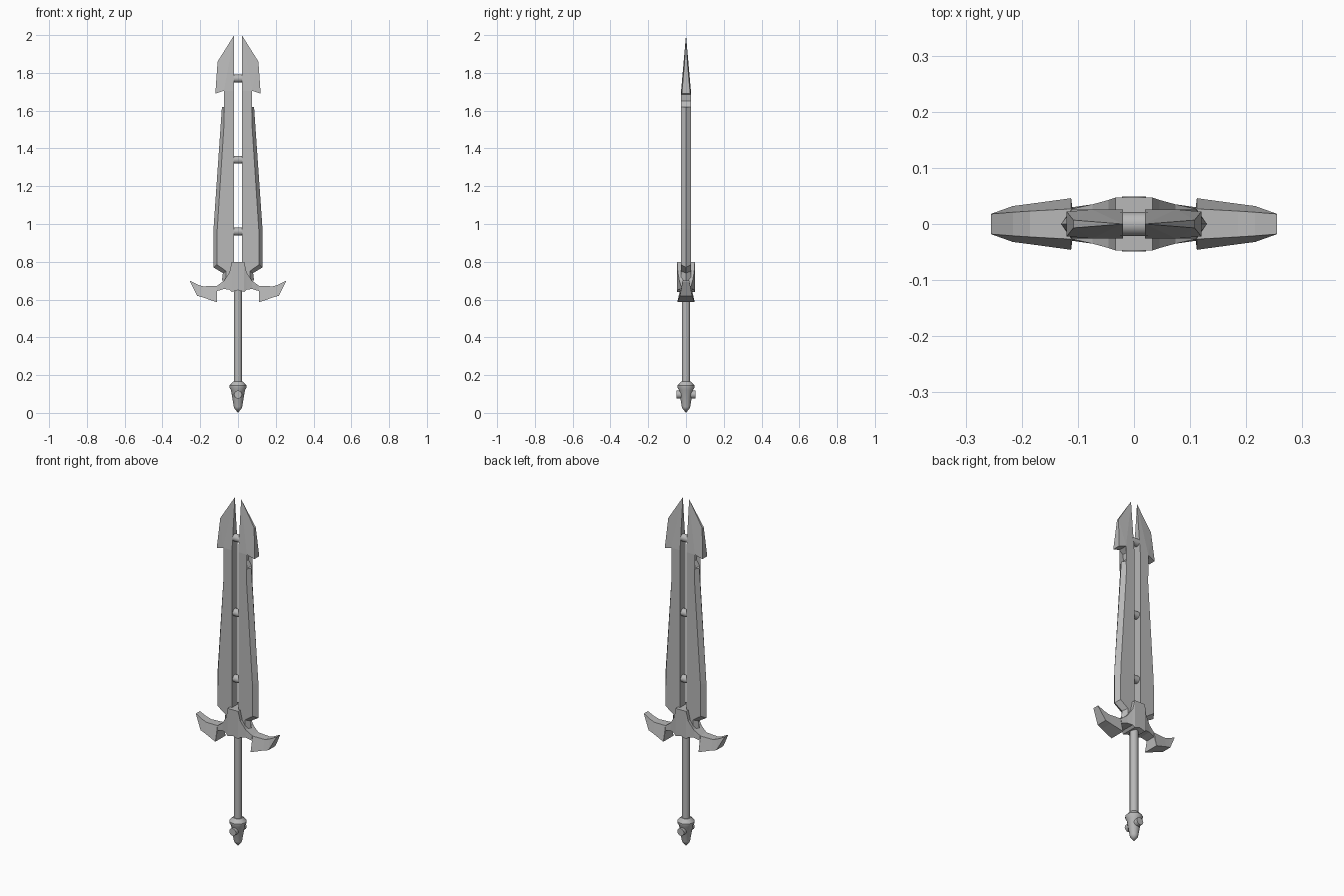
import bpy, bmesh, math
from mathutils import Matrix

cube = bpy.data.objects.get("Cube")
if cube:
    bpy.data.objects.remove(cube, do_unlink=True)

steel = bpy.data.materials.new("grey_steel")
steel.use_nodes = True
GREY = (0.48, 0.48, 0.48, 1)
steel.diffuse_color = GREY
steel.node_tree.nodes["Principled BSDF"].inputs["Base Color"].default_value = GREY


def finish(name, bm, mirror=False, smooth=False):
    bmesh.ops.remove_doubles(bm, verts=bm.verts, dist=0.0002)
    bmesh.ops.recalc_face_normals(bm, faces=bm.faces)
    me = bpy.data.meshes.new(name)
    bm.to_mesh(me)
    bm.free()
    me.materials.append(steel)
    if smooth:
        me.polygons.foreach_set("use_smooth", [True] * len(me.polygons))
        me.set_sharp_from_angle(angle=math.radians(35))
    ob = bpy.data.objects.new(name, me)
    bpy.context.collection.objects.link(ob)
    if mirror:
        ob.modifiers.new("mirror", 'MIRROR').use_axis[0] = True
    return ob


def plate(name, outline):
    """Mirrored solid from an (x, z, half thickness) outline."""
    bm = bmesh.new()
    front = [bm.verts.new((x, -t, z)) for x, z, t in outline]
    back = [bm.verts.new((x, t, z)) for x, z, t in outline]
    caps = [bm.faces.new(front), bm.faces.new(back[::-1])]
    for i in range(len(outline)):
        j = (i + 1) % len(outline)
        bm.faces.new((front[i], back[i], back[j], front[j]))
    bmesh.ops.triangulate(bm, faces=caps)
    return finish(name, bm, mirror=True)


def lathe(name, profile, steps=16):
    """Round part about z from (radius, z) points."""
    bm = bmesh.new()
    verts = [bm.verts.new((r, 0, z)) for r, z in profile]
    edges = [bm.edges.new(p) for p in zip(verts, verts[1:])]
    bmesh.ops.spin(bm, geom=verts + edges, cent=(0, 0, 0), axis=(0, 0, 1),
                   angle=math.tau, steps=steps)
    return finish(name, bm, smooth=True)


def rod(name, radius, length, z, axis):
    """Cylinder lying along x or y."""
    bm = bmesh.new()
    turn = Matrix.Rotation(math.pi / 2, 4, 'Y' if axis == 'x' else 'X')
    bmesh.ops.create_cone(bm, cap_ends=True, segments=16, radius1=radius,
                          radius2=radius, depth=length,
                          matrix=Matrix.Translation((0, 0, z)) @ turn)
    return finish(name, bm, smooth=True)


# Twin blades: flat core with a necked top
T = 0.026
core = [(.068, 1.62), (.11, .97), (.112, .785), (.062, .75), (.062, .70)]
neck = [(.02, 1.705), (.075, 1.705), (.053, 1.685), (.048, 1.65)]
plate("blade_core", [(x, z, T) for x, z in neck + core + [(.02, .70)]])

# Sharpened outer edges, each strip falling from the core to a knife line
rim = [(.085, 1.62), (.13, .97), (.13, .77), (.08, .74), (.085, .70)]
bm = bmesh.new()
rows = [[bm.verts.new(p) for p in ((a, -T, b), (c, 0, d), (a, T, b))]
        for (a, b), (c, d) in zip(core, rim)]
for p, q in zip(rows, rows[1:]):
    for k in range(2):
        bm.faces.new((p[k], p[k + 1], q[k + 1], q[k]))
bm.faces.new(rows[0])
bm.faces.new(rows[-1])
finish("blade_edge", bm, mirror=True)

# Barbed points
plate("blade_tip", [(.02, 1.705, T), (.075, 1.705, T), (.12, 1.69, .022),
                    (.108, 1.86, .007), (.02, 2.0, 0)])

# Connecting pins between the blades
for i, z in enumerate((.96, 1.34, 1.77)):
    rod(f"blade_pin_{i + 1}", .021, .05, z, 'x')

# Winged guard: cross-sections (x, top z, top half depth, low z, low half depth)
sections = [
    (0, .80, .047, .65, .047), (.033, .80, .047, .64, .047),
    (.045, .745, .043, .652, .043), (.074, .70, .035, .656, .035),
    (.110, .673, .027, .645, .030), (.112, .672, .027, .586, .046),
    (.185, .670, .023, .611, .036), (.216, .680, .021, .62, .032),
    (.255, .70, .018, .696, .018)]
bm = bmesh.new()
rings = [[bm.verts.new(p) for p in ((x, -a, t), (x, a, t), (x, b, l), (x, -b, l))]
         for x, t, a, l, b in sections]
for p, q in zip(rings, rings[1:]):
    for k in range(4):
        n = (k + 1) % 4
        bm.faces.new((p[k], p[n], q[n], q[k]))
bm.faces.new(rings[-1])
finish("guard", bm, mirror=True)

# Grip, pommel and pommel stud
lathe("grip", [(.022, .14), (.022, .67)])
lathe("pommel", [(0, .168), (.026, .166), (.045, .145), (.045, .135),
                 (.037, .12), (.022, .032), (.02, .025), (0, 0)])
rod("pommel_stud", .021, .098, .097, 'y')
